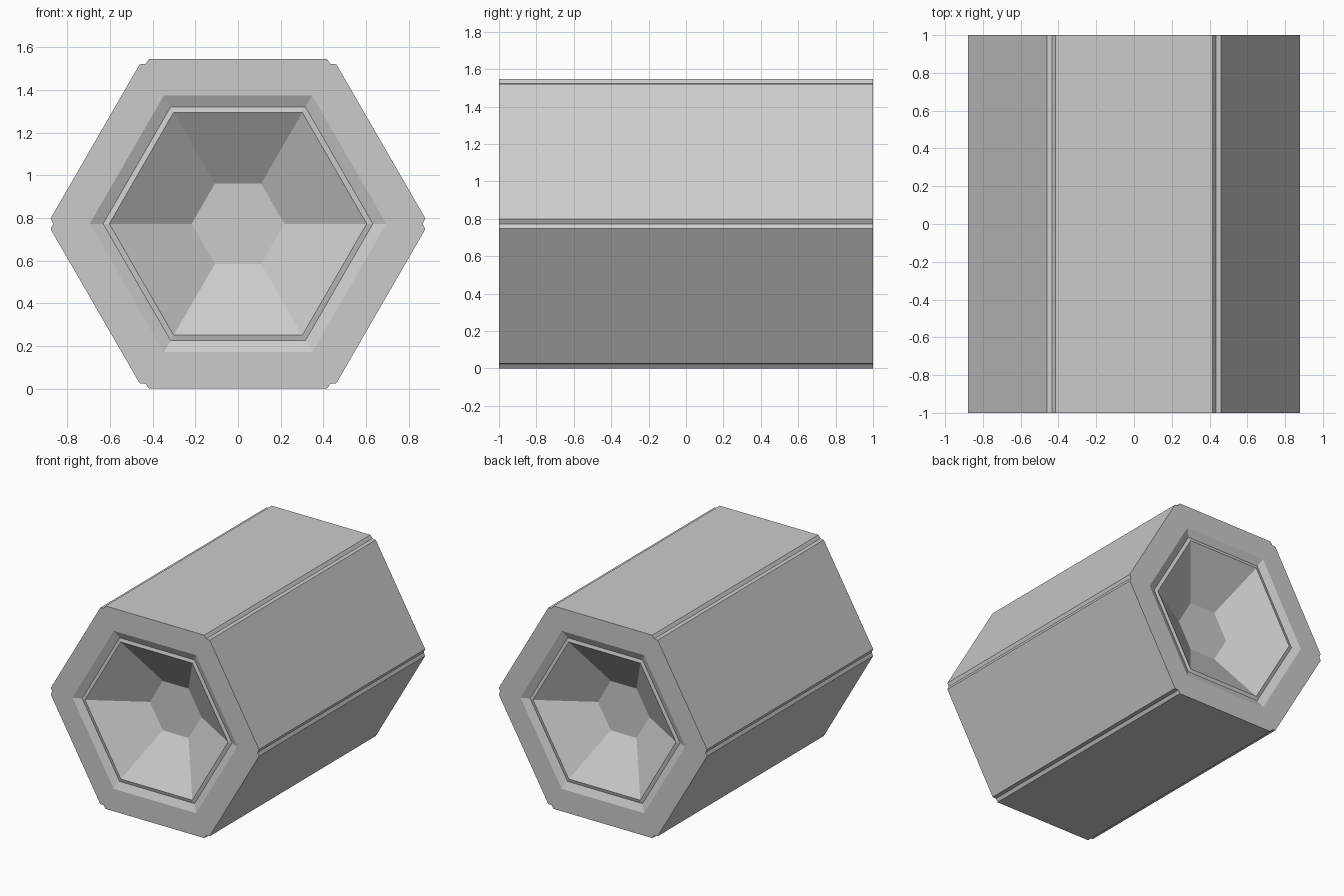
import bpy, bmesh
from math import cos, sin, radians
from mathutils import Vector

if "Cube" in bpy.data.objects:
    bpy.data.objects.remove(bpy.data.objects["Cube"])

APOTHEM = 0.773
R = APOTHEM / cos(radians(30))
CUT, NOTCH = 0.03, 0.866
# recess steps on each end: (hexagon radius, depth below the end face)
RECESS = [(0.695, 0.0), (0.632, 0.026), (0.603, 0.019), (0.217, 0.25)]


def corner(k, r):
    a = radians(60 * k)
    return Vector((r * cos(a), r * sin(a)))


# outline: for each corner a notch point, then the two ends of the following flat
outline = []
for k in range(6):
    p, q = corner(k, R), corner(k + 1, R)
    d = (q - p).normalized() * CUT
    outline += [corner(k, NOTCH), p + d, q - d]

bm = bmesh.new()


def ring(points, y):
    return [bm.verts.new((p.x, y, p.y + APOTHEM)) for p in points]


# both ends: flat rim, shallow step and tapered funnel with flat floor
ends = []
for s in (-1, 1):
    outer = ring(outline, s)
    ends.append(outer)
    rings = [ring([corner(k, r) for k in range(6)], s * (1 - dep)) for r, dep in RECESS]
    for k in range(6):
        n = (k + 1) % 6
        rim = [outer[(3 * k + i) % 18] for i in range(4)]
        bm.faces.new(rim + [rings[0][n], rings[0][k]])
        for a, b in zip(rings, rings[1:]):
            bm.faces.new((a[k], a[n], b[n], b[k]))
    bm.faces.new(rings[-1])

# long sides with notched corners
front, back = ends
for i in range(18):
    j = (i + 1) % 18
    bm.faces.new((front[i], front[j], back[j], back[i]))

bmesh.ops.recalc_face_normals(bm, faces=bm.faces)
mesh = bpy.data.meshes.new("hexagonal_barrel")
bm.to_mesh(mesh)
bm.free()
bpy.context.collection.objects.link(bpy.data.objects.new("hexagonal_barrel", mesh))
